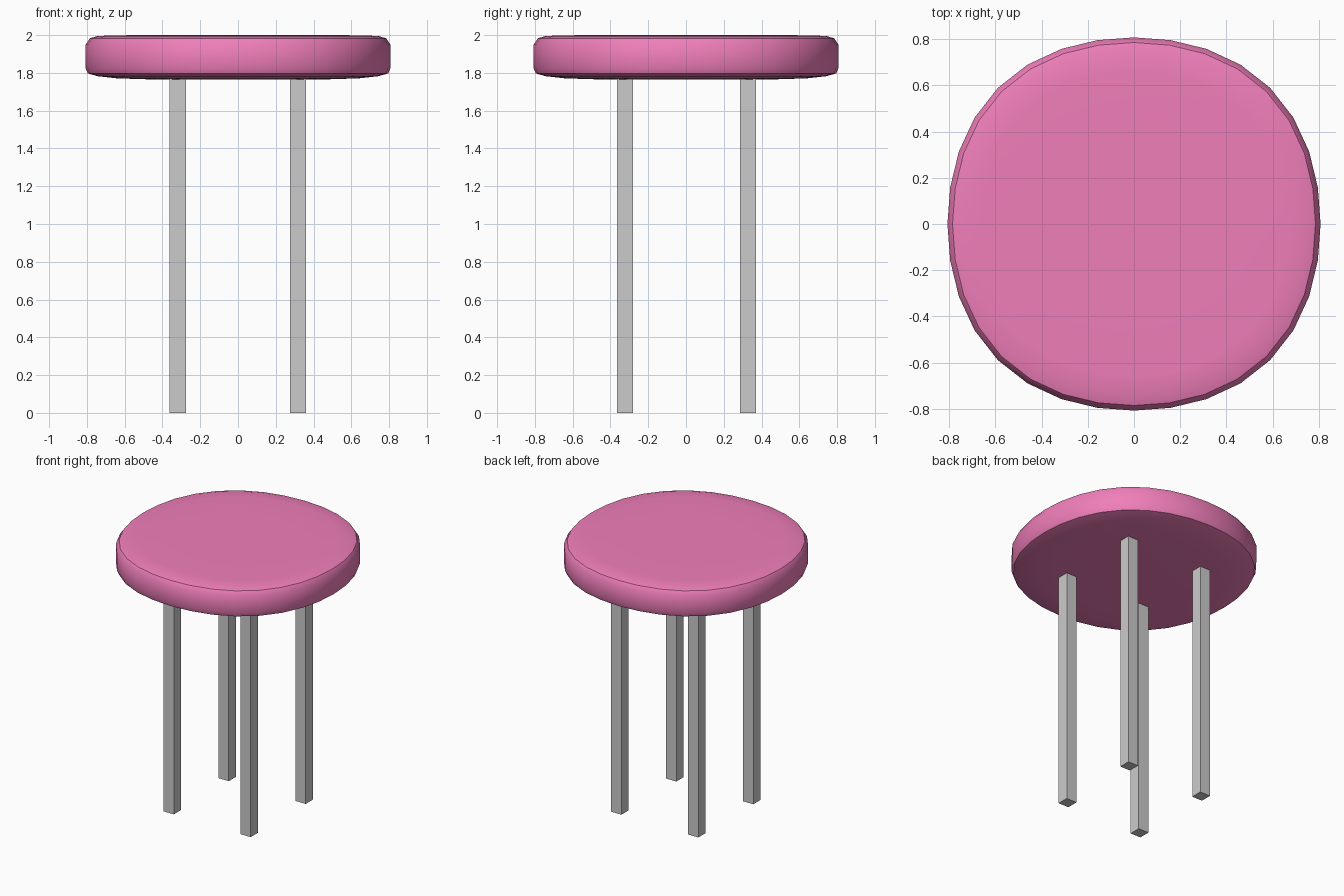
import bpy, bmesh, math

if "Cube" in bpy.data.objects:
    bpy.data.objects.remove(bpy.data.objects["Cube"])

SIDES = 32

def finish(name, bm):
    bmesh.ops.recalc_face_normals(bm, faces=bm.faces)
    me = bpy.data.meshes.new(name)
    bm.to_mesh(me)
    bm.free()
    ob = bpy.data.objects.new(name, me)
    bpy.context.collection.objects.link(ob)
    return ob

# Seat: padded disc, very slightly squared, built as stacked rings
profile = [(0.40, 2.0), (0.66, 1.999), (0.745, 1.995), (0.785, 1.983), (0.807, 1.95),
           (0.807, 1.825), (0.795, 1.797), (0.74, 1.782), (0.64, 1.771), (0.48, 1.766)]
bm = bmesh.new()
rings = []
for r, z in profile:
    ring = []
    for i in range(SIDES):
        a = 2 * math.pi * i / SIDES
        k = r * (1 + 0.032 * math.sin(2 * a) ** 2)
        ring.append(bm.verts.new((k * math.cos(a), k * math.sin(a), z)))
    rings.append(ring)
for lo, hi in zip(rings, rings[1:]):
    for i in range(SIDES):
        j = (i + 1) % SIDES
        bm.faces.new((lo[i], lo[j], hi[j], hi[i]))
bm.faces.new(rings[0])
bm.faces.new(rings[-1])
seat = finish("seat", bm)
pink = bpy.data.materials.new("pink_cushion")
pink.diffuse_color = (0.87, 0.21, 0.49, 1)
pink.use_nodes = True
pink.node_tree.nodes["Principled BSDF"].inputs["Base Color"].default_value = pink.diffuse_color
seat.data.materials.append(pink)
bpy.context.view_layer.objects.active = seat
seat.select_set(True)
bpy.ops.object.shade_smooth_by_angle(angle=math.radians(35))
seat.select_set(False)

# Legs: four square posts
def leg(name, x, y, w=0.085, top=1.78):
    bm = bmesh.new()
    bmesh.ops.create_cube(bm, size=1)
    for v in bm.verts:
        v.co = (x + v.co.x * w, y + v.co.y * w, (v.co.z + 0.5) * top)
    return finish(name, bm)

for yname, y in (("front", -0.322), ("back", 0.328)):
    for xname, x in (("left", -0.319), ("right", 0.318)):
        leg(f"{yname}_{xname}_leg", x, y)
